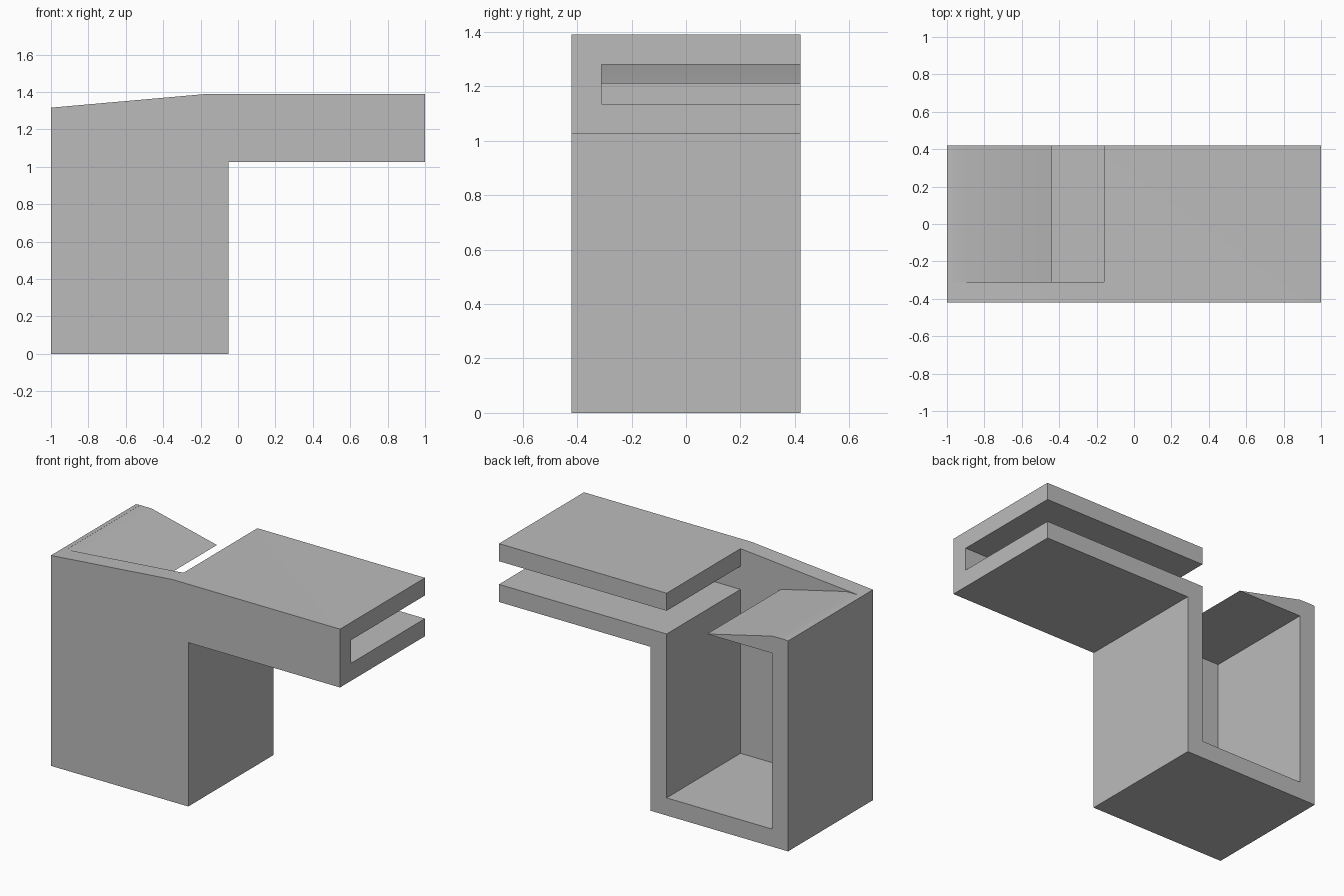
import bpy
import bmesh

cube = bpy.data.objects.get("Cube")
if cube:
    bpy.data.objects.remove(cube, do_unlink=True)

FRONT, BACK, WALL = -0.42, 0.42, 0.11
TOP = 1.39

grey = bpy.data.materials.new("plain grey")
grey.use_nodes = True
colour = (0.5, 0.5, 0.5, 1)
grey.diffuse_color = colour
grey.node_tree.nodes["Principled BSDF"].inputs["Base Color"].default_value = colour


def extrude_profile(name, points, y0, y1):
    """Extrude an x-z outline along y."""
    bm = bmesh.new()
    face = bm.faces.new([bm.verts.new((x, y0, z)) for x, z in points])
    new = bmesh.ops.extrude_face_region(bm, geom=[face])["geom"]
    bmesh.ops.translate(bm, vec=(0, y1 - y0, 0),
                        verts=[v for v in new if isinstance(v, bmesh.types.BMVert)])
    bmesh.ops.recalc_face_normals(bm, faces=bm.faces)
    mesh = bpy.data.meshes.new(name)
    bm.to_mesh(mesh)
    bm.free()
    obj = bpy.data.objects.new(name, mesh)
    bpy.context.collection.objects.link(obj)
    mesh.materials.append(grey)
    return obj


# Solid bracket: upright leg, side arm and gently sloping top
bracket = extrude_profile("bracket_body", [
    (-1, 0), (-0.05, 0), (-0.05, 1.025), (1, 1.025),
    (1, TOP), (-0.16, TOP), (-1, 1.316)], FRONT, BACK)

# Hollow: leg pocket, arm slot, gap in the top and wedge-shaped lip
hollow = extrude_profile("hollow_cutter", [
    (-1 + WALL, WALL), (-0.16, WALL), (-0.16, 1.135), (1.2, 1.135),
    (1.2, 1.28), (-0.16, 1.28), (-0.16, 1.6), (-0.97, 1.6),
    (-0.97, 1.318), (-0.89, 1.317), (-0.44, 1.21), (-0.89, 1.21)],
    FRONT + WALL, BACK + 0.2)

# Cut the hollow, leaving the front plate whole
cut = bracket.modifiers.new("hollow", "BOOLEAN")
cut.operation = "DIFFERENCE"
cut.solver = "EXACT"
cut.object = hollow
bpy.context.view_layer.objects.active = bracket
bracket.select_set(True)
bpy.ops.object.modifier_apply(modifier=cut.name)
bpy.data.objects.remove(hollow, do_unlink=True)

bpy.ops.object.shade_smooth_by_angle()
